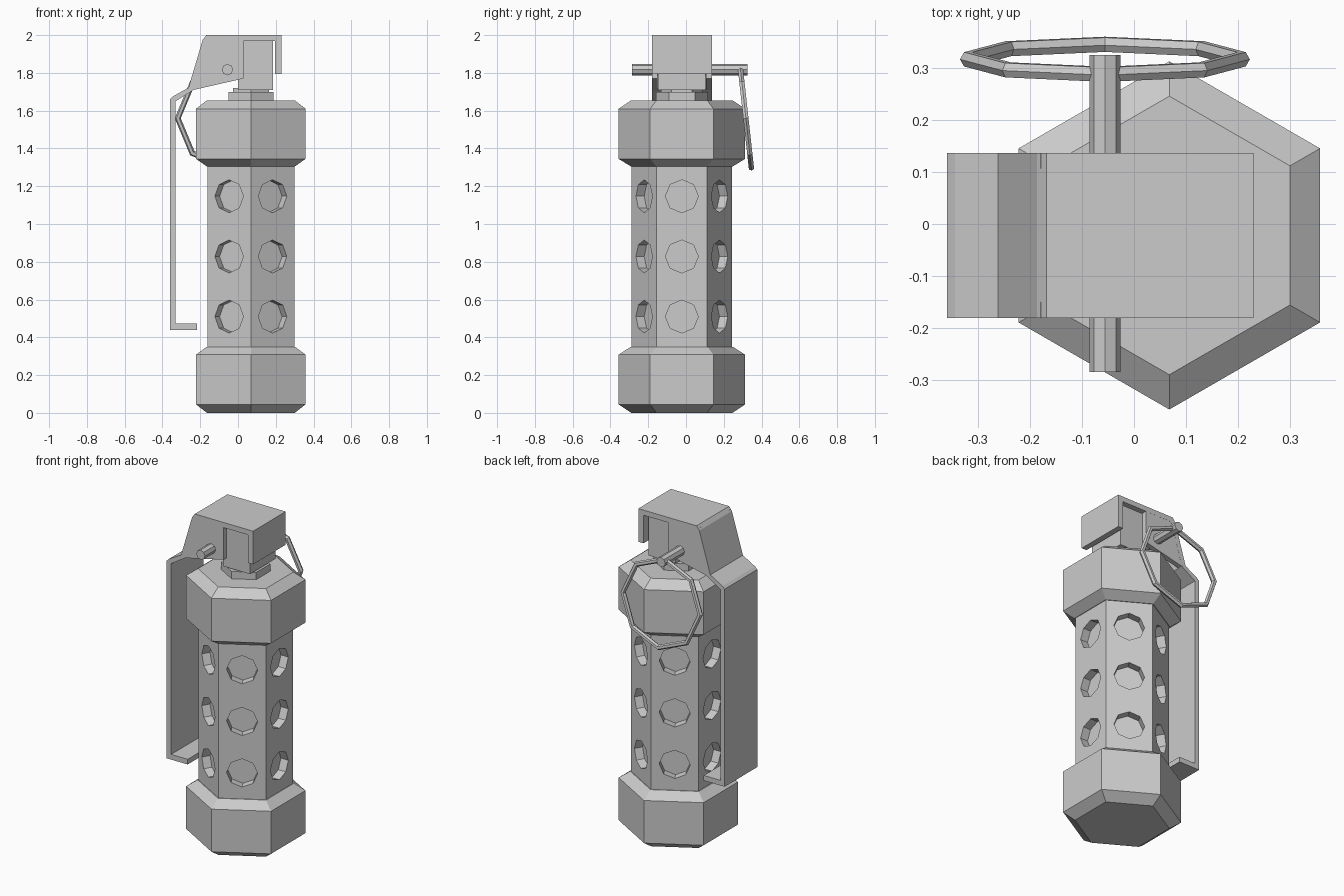
import bpy, bmesh
from math import radians, cos, sin, pi
from mathutils import Matrix

if "Cube" in bpy.data.objects:
    bpy.data.objects.remove(bpy.data.objects["Cube"])

CX, CY = 0.068, -0.022   # axis of the hexagonal body


def finish(name, bm):
    bmesh.ops.recalc_face_normals(bm, faces=bm.faces)
    mesh = bpy.data.meshes.new(name)
    bm.to_mesh(mesh)
    bm.free()
    ob = bpy.data.objects.new(name, mesh)
    bpy.context.collection.objects.link(ob)
    return ob


def hex_stack(name, rings):
    """Closed hexagonal solid through (radius, z) rings."""
    bm = bmesh.new()
    loops = []
    for r, z in rings:
        loops.append([bm.verts.new((CX + r * cos(pi / 2 + i * pi / 3),
                                    CY + r * sin(pi / 2 + i * pi / 3), z)) for i in range(6)])
    for a, b in zip(loops, loops[1:]):
        for i in range(6):
            j = (i + 1) % 6
            bm.faces.new((a[i], a[j], b[j], b[i]))
    bm.faces.new(loops[0])
    bm.faces.new(loops[-1])
    return finish(name, bm)


def extrude_xz(name, pts, y0, y1):
    """Extrude an (x, z) outline along y."""
    bm = bmesh.new()
    face = bm.faces.new([bm.verts.new((x, y0, z)) for x, z in pts])
    out = bmesh.ops.extrude_face_region(bm, geom=[face])
    verts = [v for v in out["geom"] if isinstance(v, bmesh.types.BMVert)]
    bmesh.ops.translate(bm, verts=verts, vec=(0, y1 - y0, 0))
    return finish(name, bm)


# hexagonal tube and chamfered end caps
tube = hex_stack("body_tube", [(0.266, 0.2), (0.266, 1.45)])
hex_stack("bottom_cap", [(0.268, 0), (0.335, 0.045), (0.335, 0.308), (0.27, 0.35)])
hex_stack("top_cap", [(0.27, 1.305), (0.335, 1.345), (0.335, 1.61), (0.268, 1.655)])

# octagonal vent pockets, three on each face
bm = bmesh.new()
for k in range(6):
    for z in (0.51, 0.828, 1.147):
        m = (Matrix.Translation((CX, CY, z)) @ Matrix.Rotation(k * pi / 3, 4, 'Z')
             @ Matrix.Translation((0.23, 0, 0)) @ Matrix.Rotation(pi / 2, 4, 'Y'))
        bmesh.ops.create_cone(bm, cap_ends=True, segments=8, radius1=0.087,
                              radius2=0.087, depth=0.1, matrix=m)
cutter = finish("vent_cutter", bm)
cutter.hide_render = True
mod = tube.modifiers.new("vents", 'BOOLEAN')
mod.operation = 'DIFFERENCE'
mod.solver = 'EXACT'
mod.object = cutter
bpy.context.view_layer.objects.active = tube
bpy.ops.object.modifier_apply(modifier=mod.name)
bpy.data.objects.remove(cutter)

# neck nut, collar and fuse block
hex_stack("neck_nut", [(0.138, 1.64), (0.138, 1.70)])
hex_stack("neck_collar", [(0.11, 1.69), (0.11, 1.72)])
extrude_xz("fuse_block", [(0, 1.71), (0.185, 1.71), (0.185, 1.975), (0, 1.975)], -0.147, 0.103)

# bent safety lever strip with front lip and bottom hook
outer = [(-0.217, 0.44), (-0.36, 0.44), (-0.36, 1.66), (-0.345, 1.675), (-0.262, 1.722),
         (-0.187, 1.975), (-0.168, 2.0), (0.23, 2.0), (0.23, 1.795)]
inner = [(0.195, 1.795), (0.195, 1.968), (-0.15, 1.968), (-0.165, 1.95), (-0.235, 1.71),
         (-0.33, 1.65), (-0.33, 0.472), (-0.217, 0.472)]
extrude_xz("lever", outer + inner, -0.181, 0.137)

# lever side plates
plate = [(-0.262, 1.722), (-0.235, 1.71), (0.028, 1.77), (0.028, 1.985), (-0.18, 1.985)]
for side, y in (("front", -0.1805), ("back", 0.1065)):
    extrude_xz("lever_plate_" + side, plate, y, y + 0.03)

# safety pin
bm = bmesh.new()
bmesh.ops.create_cone(bm, cap_ends=True, segments=8, radius1=0.03, radius2=0.03, depth=0.61,
                      matrix=Matrix.Translation((-0.056, 0.02, 1.817)) @ Matrix.Rotation(pi / 2, 4, 'X'))
finish("safety_pin", bm)

# pull ring, eight sided and slightly tilted
bpy.ops.mesh.primitive_torus_add(major_segments=8, minor_segments=6, major_radius=0.263,
                                 minor_radius=0.016, location=(-0.056, 0.317, 1.56),
                                 rotation=(radians(96.3), 0, 0))
bpy.context.object.name = "pull_ring"
bpy.ops.object.shade_flat()
